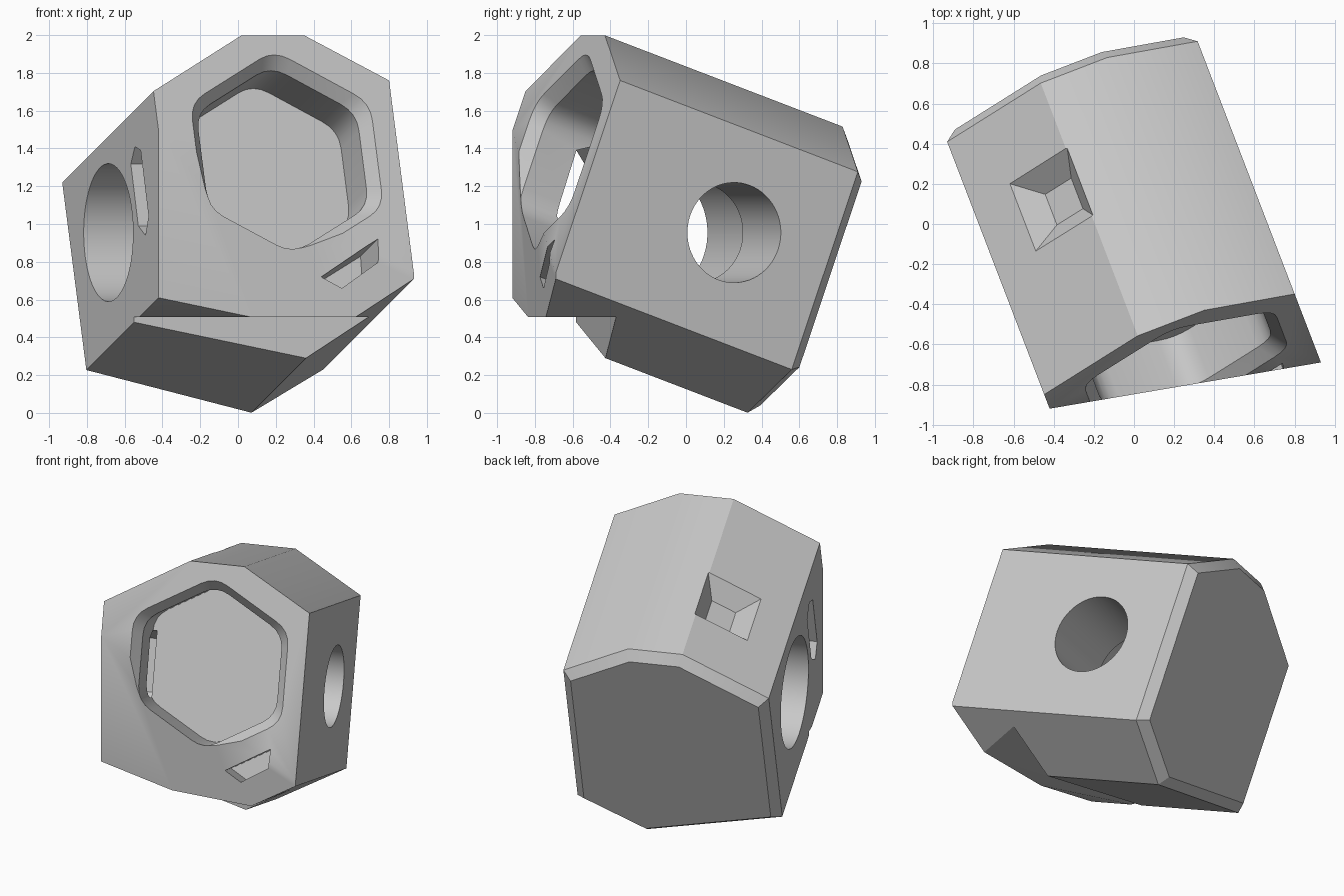
import bpy, bmesh, math
from mathutils import Matrix, Vector

cube = bpy.data.objects.get("Cube")
if cube:
    bpy.data.objects.remove(cube, do_unlink=True)

grey = bpy.data.materials.new("plain_grey")
grey.use_nodes = True
colour = (0.58, 0.58, 0.58, 1)
grey.diffuse_color = colour
grey.node_tree.nodes["Principled BSDF"].inputs["Base Color"].default_value = colour


def frame(a, b, c):
    return Matrix((a, b, c)).transposed()


# Tilted frame of the prism: across, up, and forward along its axis
forward = Vector((0.3375, -0.879, 0.3375)).normalized()
across = Vector((0, 0, 1)).cross(forward).normalized()
across = -across if across.x < 0 else across
up = forward.cross(across)
TILT = frame(across, up, forward)
SIDE = frame(up, forward, across)       # depth runs across the prism

# Upright frame of the base cuts
along = Vector((0.986, 0.168, 0)).normalized()
ahead = Vector((along.y, -along.x, 0))
UPRIGHT = frame(along, ahead, Vector((0, 0, 1)))


def loft(name, rings, basis):
    """Closed solid through (outline, depth) rings, placed by a frame."""
    bm = bmesh.new()
    loops = [[bm.verts.new(basis @ Vector((x, y, depth))) for x, y in outline]
             for outline, depth in rings]
    n = len(loops[0])
    for low, high in zip(loops, loops[1:]):
        for i in range(n):
            j = (i + 1) % n
            bm.faces.new((low[i], low[j], high[j], high[i]))
    caps = [bm.faces.new(loops[0]), bm.faces.new(loops[-1])]
    bmesh.ops.recalc_face_normals(bm, faces=bm.faces)
    if name == "hex_block":             # chamfer around the back end
        bmesh.ops.inset_region(bm, faces=caps[:1], thickness=0.058,
                               depth=0.058, use_even_offset=True)
    mesh = bpy.data.meshes.new(name)
    bm.to_mesh(mesh)
    bm.free()
    mesh.materials.append(grey)
    obj = bpy.data.objects.new(name, mesh)
    bpy.context.collection.objects.link(obj)
    return obj


def prism(name, outline, start, end, basis):
    return loft(name, [(outline, start), (outline, end)], basis)


def circle(x, y, r, n=64):
    return [(x + r * math.cos(math.tau * i / n), y + r * math.sin(math.tau * i / n))
            for i in range(n)]


def rectangle(x0, x1, y0, y1):
    return [(x0, y0), (x1, y0), (x1, y1), (x0, y1)]


def rounded_hexagon(centre, apothem, corner=0.1, steps=4):
    pts = [Vector(p) for p in circle(*centre, apothem / math.cos(math.pi / 6), 6)]
    turn = Matrix.Rotation(math.pi / 6, 2)
    mid = Vector(centre)
    pts = [mid + turn @ (p - mid) for p in pts]
    result = []
    for i, p in enumerate(pts):
        a = p + (pts[i - 1] - p).normalized() * corner
        b = p + (pts[(i + 1) % 6] - p).normalized() * corner
        for k in range(steps + 1):
            t = k / steps
            result.append(a * (1 - t) ** 2 + p * 2 * t * (1 - t) + b * t * t)
    return result


# Main block
outline = [(0.622, 1.45), (0.622, 0.338), (0.183, 0.095), (-0.722, 0.335),
           (-0.722, 1.39), (-0.182, 1.704), (0.173, 1.704)]
block = prism("hex_block", outline, -0.262, 1.17, TILT)

# Upright front cut and the step under it
cutters = [
    prism("front_cut", rectangle(-2, 2, 0.836, 2), -1, 3, UPRIGHT),
    prism("step_cut", rectangle(-2, 2, 0.481, 2), -1, 0.507, UPRIGHT),
]

# Hexagonal front pocket with a sloped lip
pocket = (-0.012, 1.03)
cutters.append(loft("front_pocket", [
    (rounded_hexagon(pocket, 0.455), 0.82),
    (rounded_hexagon(pocket, 0.455), 1.10),
    (rounded_hexagon(pocket, 0.589), 1.27)], TILT))

# Stepped bore from side to side
bore = (0.91, 0.29)
wide, narrow = circle(*bore, 0.365), circle(*bore, 0.265)
cutters.append(loft("side_bore", [(wide, -1), (wide, 0.06), (narrow, 0.06), (narrow, 1)], SIDE))

# Slot through the right wall into the pocket
slot = [(1.16, 0.885), (1.206, 0.812), (1.14, 0.725),
        (0.795, 0.718), (0.711, 0.80), (0.792, 0.878)]
cutters.append(prism("wall_slot", slot, -0.9, -0.44, SIDE))

# Small slanted recess low on the front
recess = [(0.134, 0.381), (0.243, 0.317), (0.434, 0.434), (0.442, 0.558)]
cutters.append(prism("front_recess", recess, 0.90, 1.4, TILT))

# Square tapered recess in the sloping top face
slope = (across * math.cos(math.pi / 6) + up * math.sin(math.pi / 6))
outward = up * math.cos(math.pi / 6) - across * math.sin(math.pi / 6)
SLOPED = frame(forward, slope, outward)
middle = across * -0.34 + up * 1.612 + forward * 0.30
cx, cy, cz = middle.dot(forward), middle.dot(slope), middle.dot(outward)
taper = [(rectangle(cx - s, cx + s, cy - s, cy + s), cz + d)
         for s, d in ((0.0865, -0.11), (0.239, 0.05))]
cutters.append(loft("top_recess", taper, SLOPED))

# Carve everything out of the block
bpy.ops.object.select_all(action='DESELECT')
bpy.context.view_layer.objects.active = block
block.select_set(True)
for cutter in cutters:
    cutter.hide_render = True
    mod = block.modifiers.new(cutter.name, 'BOOLEAN')
    mod.operation = 'DIFFERENCE'
    mod.solver = 'EXACT'
    mod.object = cutter
    bpy.ops.object.modifier_apply(modifier=mod.name)
for cutter in cutters:
    bpy.data.objects.remove(cutter, do_unlink=True)
bpy.ops.object.shade_smooth_by_angle(angle=math.radians(30))
